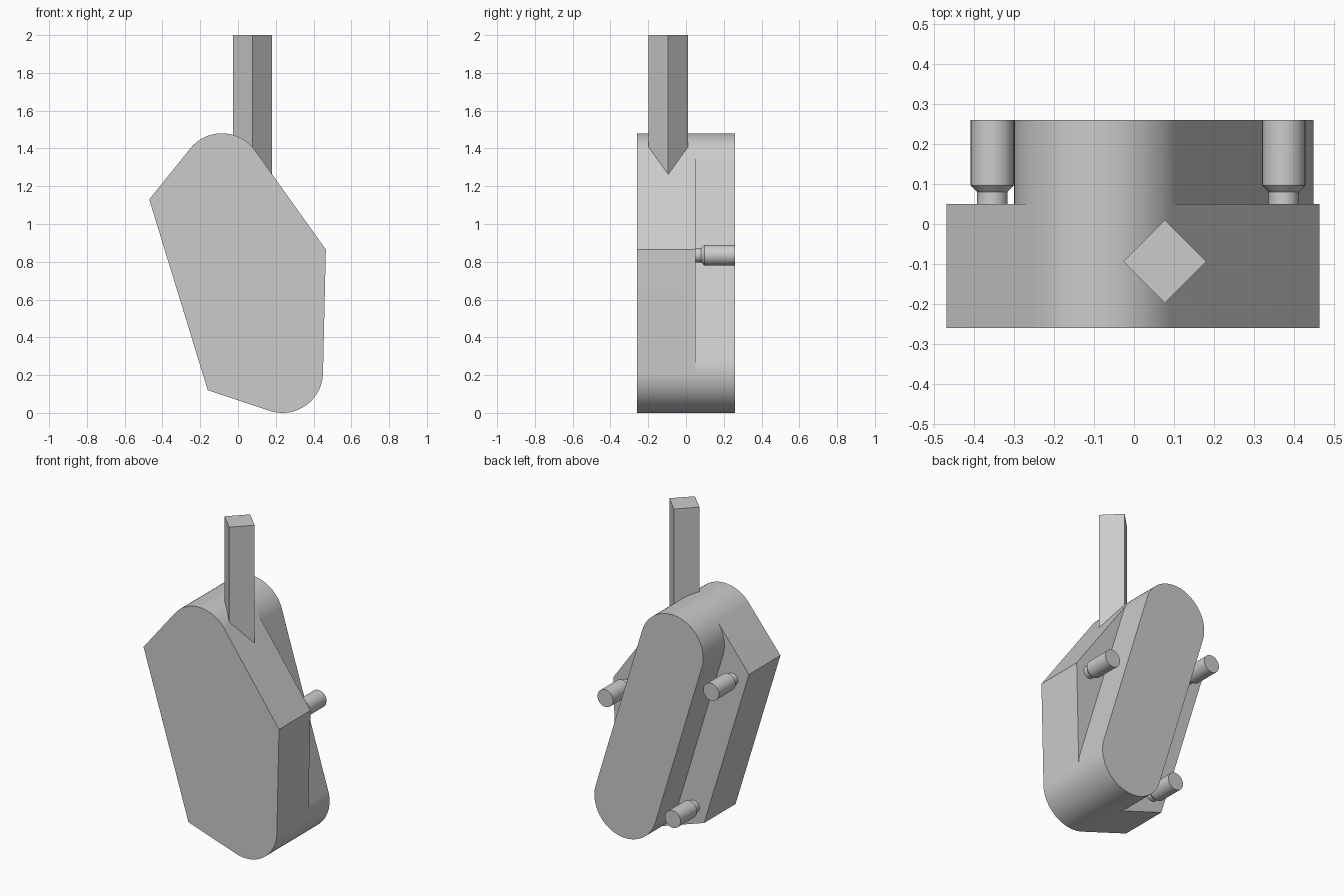
import bpy, bmesh, math
from math import cos, sin, pi

if "Cube" in bpy.data.objects:
    bpy.data.objects.remove(bpy.data.objects["Cube"])

grey = bpy.data.materials.new("plain grey")
grey.diffuse_color = (0.6, 0.6, 0.6, 1)
grey.use_nodes = True
grey.node_tree.nodes["Principled BSDF"].inputs["Base Color"].default_value = grey.diffuse_color


def make(name, faces, smooth=True):
    """Build an object from faces given as lists of points, welding shared points."""
    bm = bmesh.new()
    for pts in faces:
        bm.faces.new([bm.verts.new(p) for p in pts])
    bmesh.ops.remove_doubles(bm, verts=bm.verts, dist=1e-5)
    bmesh.ops.recalc_face_normals(bm, faces=bm.faces)
    me = bpy.data.meshes.new(name)
    bm.to_mesh(me)
    bm.free()
    me.materials.append(grey)
    ob = bpy.data.objects.new(name, me)
    bpy.context.collection.objects.link(ob)
    if smooth:
        bpy.ops.object.select_all(action='DESELECT')
        ob.select_set(True)
        bpy.context.view_layer.objects.active = ob
        bpy.ops.object.shade_smooth_by_angle(angle=math.radians(25))
    return ob


def at(pts, y):
    return [(x, y, z) for x, z in pts]


def walls(loop, y0, y1):
    n = len(loop)
    return [at([loop[i], loop[(i + 1) % n]], y0) + at([loop[(i + 1) % n], loop[i]], y1)
            for i in range(n)]


def arc(c, a0, a1):
    n = max(2, round((a1 - a0) / 0.07))
    return [(c[0] + R * cos(a0 + (a1 - a0) * i / n),
             c[1] + R * sin(a0 + (a1 - a0) * i / n)) for i in range(n + 1)]


def tangent(p, c, side):
    """Angle on the circle round c where the line from p touches it."""
    dx, dz = p[0] - c[0], p[1] - c[1]
    return (math.atan2(dz, dx) + side * math.acos(R / math.hypot(dx, dz))) % (2 * pi)


# Body: angular plate with a round-ended raised bar on its back
R = 0.215
top, bottom = (-0.085, 1.265), (0.235, 0.215)
right, left, low = (0.465, 0.865), (-0.47, 1.13), (-0.16, 0.12)
FRONT, LEDGE, BACK = -0.26, 0.05, 0.26

phi = math.atan2(top[1] - bottom[1], top[0] - bottom[0]) - pi / 2
t_r, t_l = tangent(right, top, 1), tangent(left, top, -1)
b_l, b_r = tangent(low, bottom, 1), tangent(right, bottom, -1)

top_a, top_m, top_b = arc(top, phi, t_r), arc(top, t_r, t_l), arc(top, t_l, phi + pi)
bot_a, bot_m, bot_b = (arc(bottom, phi + pi, b_l), arc(bottom, b_l, b_r),
                       arc(bottom, b_r, phi + 2 * pi))

plate = [right] + top_m + [left, low] + bot_m
bar = top_a[:-1] + top_m + top_b[1:] + bot_a[:-1] + bot_m + bot_b[1:]
ledge_right = [right] + top_a[::-1] + bot_b[::-1]
ledge_left = [left, low] + bot_a[::-1] + top_b[::-1]

make("body", [at(plate, FRONT), at(bar, BACK), at(ledge_right, LEDGE), at(ledge_left, LEDGE)]
     + walls(plate, FRONT, LEDGE) + walls(bar, LEDGE, BACK))


# Pins: narrow neck, chamfered shoulder and thick head
def pin(name, x, z, n=32):
    profile = [(0.05, 0.038), (0.08, 0.038), (0.097, 0.054), (0.26, 0.054)]
    rings = [[(x + r * cos(2 * pi * i / n), y, z + r * sin(2 * pi * i / n)) for i in range(n)]
             for y, r in profile]
    faces = [rings[0], rings[-1]]
    for a, b in zip(rings, rings[1:]):
        faces += [[a[i], a[(i + 1) % n], b[(i + 1) % n], b[i]] for i in range(n)]
    make(name, faces)


pin("pin_right", 0.375, 0.835)
pin("pin_left", -0.355, 1.07)
pin("pin_low", -0.09, 0.205)

# Post: square bar turned on its corner, sunk into the sloping top
cx, cy, h = 0.077, -0.094, 0.104
base = [(cx + h, cy), (cx, cy + h), (cx - h, cy), (cx, cy - h)]
lo = [(x, y, 1.25) for x, y in base]
hi = [(x, y, 2.0) for x, y in base]
make("post", [lo, hi] + [[lo[i], lo[(i + 1) % 4], hi[(i + 1) % 4], hi[i]] for i in range(4)],
     smooth=False)
